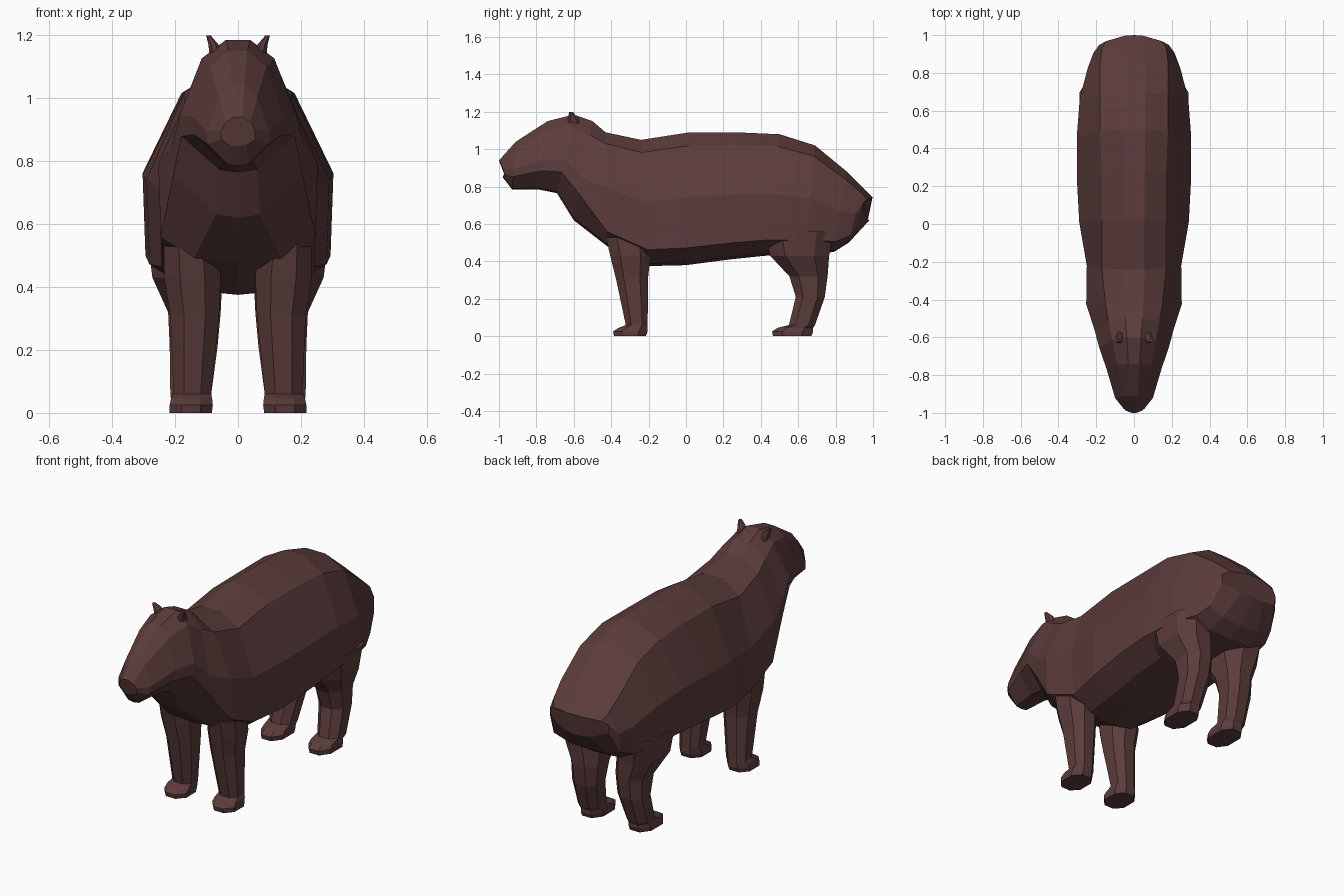
import bpy, bmesh
from mathutils import Vector

if "Cube" in bpy.data.objects:
    bpy.data.objects.remove(bpy.data.objects["Cube"], do_unlink=True)

COLOUR = (0.107, 0.046, 0.045, 1)
fur = bpy.data.materials.new("dark brown fur")
fur.use_nodes = True
fur.diffuse_color = COLOUR
fur.node_tree.nodes["Principled BSDF"].inputs["Base Color"].default_value = COLOUR


def loft(name, rings, mirror=False):
    """Skin a list of closed rings and cap both ends."""
    bm = bmesh.new()
    loops = [[bm.verts.new(p) for p in ring] for ring in rings]
    for a, b in zip(loops, loops[1:]):
        for i in range(len(a)):
            j = (i + 1) % len(a)
            bm.faces.new((a[i], a[j], b[j], b[i]))
    bm.faces.new(loops[0][::-1])
    bm.faces.new(loops[-1])
    bmesh.ops.recalc_face_normals(bm, faces=bm.faces)
    mesh = bpy.data.meshes.new(name)
    bm.to_mesh(mesh)
    bm.free()
    mesh.materials.append(fur)
    ob = bpy.data.objects.new(name, mesh)
    bpy.context.collection.objects.link(ob)
    if mirror:
        ob.modifiers.new("Mirror", 'MIRROR')


def body_ring(section, heights, belly, bulge=0):
    """Slanted symmetric section; heights are fractions from spine to belly."""
    top_y, top_z, low_y, low_z, shoulder, side = section
    top, low = Vector((0, top_y, top_z)), Vector((0, low_y, low_z))
    widths = (0, shoulder / 3, shoulder, side, side * .97, side * belly, 0)
    half = []
    for w, t in zip(widths, (0, 0, *heights, 1)):
        half.append(top.lerp(low, t) + Vector((w, -bulge * w * w, 0)))
    return half + [Vector((-p.x, p.y, p.z)) for p in half[-2:0:-1]]


# Sections: spine y, z, belly y, z, upper half width, side half width
nose = (-1.00, .94, -.98, .85, .04, .055)
head = [(-.91, 1.04, -.93, .785, .06, .10),
        (-.74, 1.15, -.79, .785, .09, .145),
        (-.60, 1.185, -.69, .765, .115, .185),
        (-.50, 1.15, -.60, .62, .135, .21)]
trunk = [(-.43, 1.09, -.42, .48, .15, .253),
         (-.24, 1.05, -.20, .375, .17, .25),
         (.02, 1.09, 0, .38, .17, .29),
         (.27, 1.09, .23, .41, .17, .303),
         (.50, 1.08, .42, .43, .18, .303),
         (.69, 1.02, .64, .44, .18, .287),
         (.86, .88, .79, .45, .18, .245),
         (.94, .80, .87, .50, .17, .215)]
rump = (1.00, .74, .98, .62, .15, .185)

# Body, neck and head in one skin
loft("body",
     [body_ring(nose, (.2, .5, .8, 1), .5, bulge=-4)]
     + [body_ring(s, (.14, .57, .73, .98), .33) for s in head]
     + [body_ring(s, (.10, .49, .87, .98), .55) for s in trunk]
     + [body_ring(rump, (.06, .25, .65, .95), .4, bulge=1.4)])


def limb_ring(z, x0, x1, y0, y1):
    """Horizontal rectangle with chamfered corners."""
    cx, cy = (x1 - x0) * .28, (y1 - y0) * .25
    return [(x0 + cx, y0, z), (x1 - cx, y0, z), (x1, y0 + cy, z), (x1, y1 - cy, z),
            (x1 - cx, y1, z), (x0 + cx, y1, z), (x0, y1 - cy, z), (x0, y0 + cy, z)]


def leg(name, sections, toe, heel):
    """Lofted leg ending in a short foot that points forward."""
    foot = [(.045, .082, .213, toe + .03, heel),
            (.025, .080, .217, toe, heel),
            (0, .083, .217, toe + .005, heel - .01)]
    loft(name, [limb_ring(*s) for s in sections + foot], mirror=True)


# Straight front legs
leg("front_leg", [(.58, .07, .235, -.44, -.19),
                  (.43, .055, .235, -.405, -.19),
                  (.31, .06, .215, -.375, -.203),
                  (.06, .085, .205, -.322, -.205)], toe=-.39, heel=-.205)

# Hind legs with a broad thigh, bending at the hock
leg("hind_leg", [(.56, .08, .288, .42, .79),
                 (.43, .05, .272, .45, .765),
                 (.32, .055, .222, .553, .757),
                 (.21, .065, .217, .587, .742),
                 (.06, .085, .215, .55, .69)], toe=.46, heel=.68)

# Small ears flaring outward from the crown
loft("ear", [limb_ring(1.13, .045, .09, -.63, -.565),
             limb_ring(1.17, .062, .094, -.63, -.58),
             limb_ring(1.198, .086, .101, -.625, -.605)], mirror=True)
